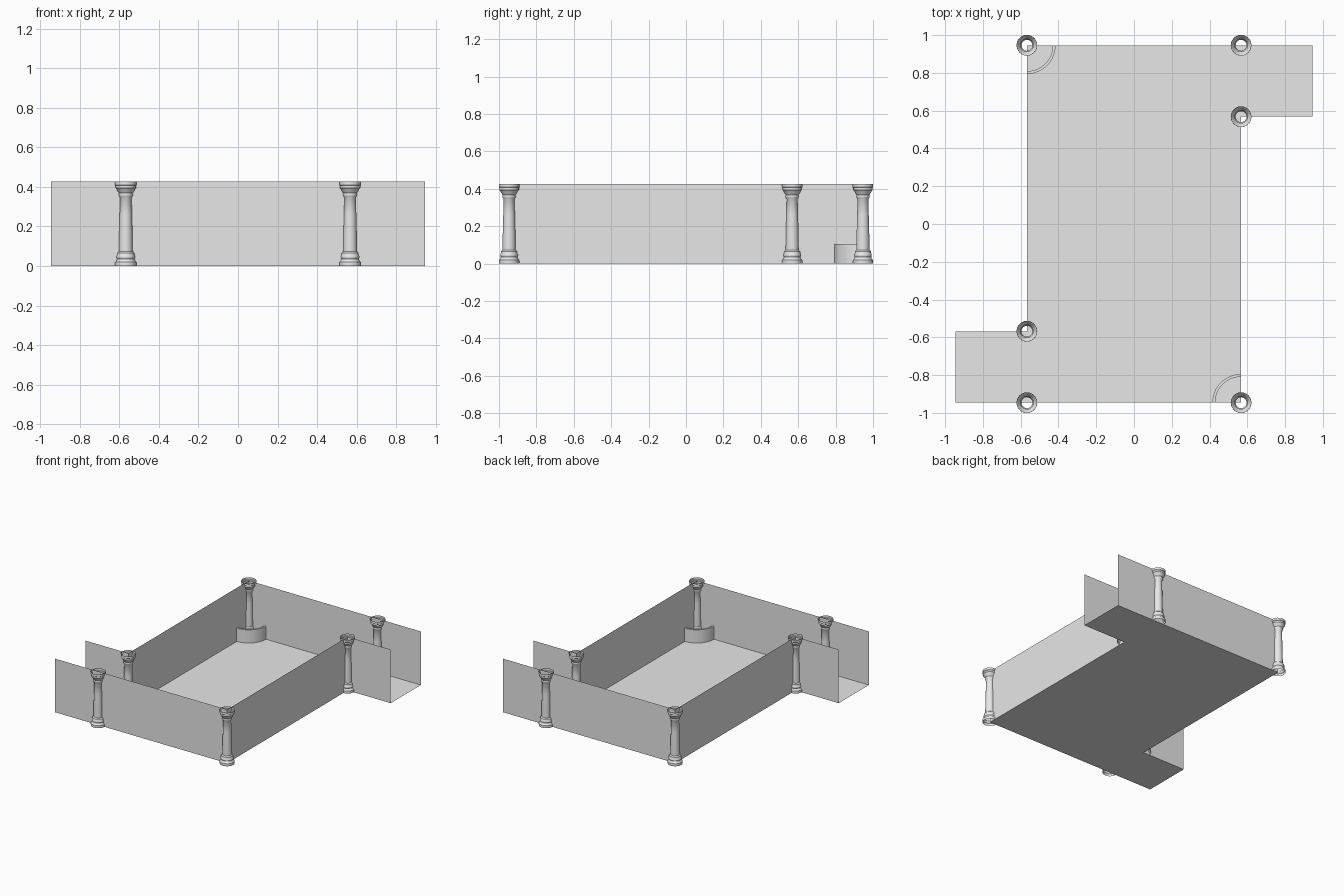
import bpy, bmesh, math

cube = bpy.data.objects.get("Cube")
if cube:
    bpy.data.objects.remove(cube, do_unlink=True)

stone = bpy.data.materials.new("grey stone")
stone.use_nodes = True
GREY = (0.8, 0.8, 0.8, 1)
stone.diffuse_color = GREY
stone.node_tree.nodes["Principled BSDF"].inputs["Base Color"].default_value = GREY

HEIGHT = 0.426
SIDE, END, DOOR, PASSAGE = 0.567, 0.946, 0.568, 0.946


def make(name, verts, faces, smooth=False):
    mesh = bpy.data.meshes.new(name)
    mesh.from_pydata(verts, [], faces)
    mesh.materials.append(stone)
    obj = bpy.data.objects.new(name, mesh)
    bpy.context.collection.objects.link(obj)
    if smooth:
        bpy.ops.object.select_all(action="DESELECT")
        obj.select_set(True)
        bpy.context.view_layer.objects.active = obj
        bpy.ops.object.shade_smooth_by_angle(angle=math.radians(40))
    return obj


def lathe(name, profile, centre, start, sweep, steps):
    """Revolve (radius, height) points about a vertical axis."""
    rows, n = steps + 1, len(profile)
    verts, faces = [], []
    for i in range(rows):
        a = start + sweep * i / steps
        verts += [(centre[0] + r * math.cos(a), centre[1] + r * math.sin(a), z)
                  for r, z in profile]
    for i in range(steps):
        for j in range(n - 1):
            a, b = i * n + j, (i + 1) * n + j
            faces.append((a, b, b + 1, a + 1))
    obj = make(name, verts, faces)
    bm = bmesh.new()
    bm.from_mesh(obj.data)
    bmesh.ops.remove_doubles(bm, verts=bm.verts, dist=1e-5)
    bm.to_mesh(obj.data)
    bm.free()
    bpy.ops.object.select_all(action="DESELECT")
    obj.select_set(True)
    bpy.context.view_layer.objects.active = obj
    bpy.ops.object.shade_smooth_by_angle(angle=math.radians(40))
    return obj


# Floor: main hall with one passage at each of two opposite corners
half = [(-PASSAGE, -END), (SIDE, -END), (SIDE, DOOR), (PASSAGE, DOOR)]
outline = half + [(-x, -y) for x, y in half]
make("floor", [(x, y, 0) for x, y in outline], [tuple(range(len(outline)))])

# Thin walls along the outline, leaving both passage ends open
for side, points in (("front", half), ("back", [(-x, -y) for x, y in half])):
    for label, p, q in zip(("end", "side", "passage"), points, points[1:]):
        make(f"{side}_{label}_wall",
             [(*p, 0), (*q, 0), (*q, HEIGHT), (*p, HEIGHT)], [(0, 1, 2, 3)])

# Hollow turned columns
column = [(0.054, 0), (0.055, 0.008), (0.054, 0.02), (0.047, 0.025),
          (0.044, 0.036), (0.047, 0.041), (0.047, 0.05), (0.043, 0.055),
          (0.043, 0.066), (0.035, 0.073), (0.034, 0.15), (0.031, 0.26),
          (0.029, 0.345), (0.034, 0.352), (0.036, 0.36), (0.034, 0.368),
          (0.042, 0.378), (0.046, 0.388), (0.052, 0.394), (0.052, 0.406),
          (0.055, 0.409), (0.055, HEIGHT)]
for name, sign in (("front", 1), ("back", -1)):
    spots = {"corner": (SIDE, -END), "passage_outer": (-SIDE, -END),
             "passage_inner": (SIDE, DOOR)}
    for label, (x, y) in spots.items():
        lathe(f"{name}_{label}_column", column, (sign * x, sign * y),
              0, math.tau, 24)

# Quarter-round basin rims in the two closed corners
rim = [(0.152, 0), (0.152, 0.105), (0.137, 0.105), (0.137, 0)]
lathe("front_basin_rim", rim, (SIDE, -END), math.pi / 2, math.pi / 2, 16)
lathe("back_basin_rim", rim, (-SIDE, END), -math.pi / 2, math.pi / 2, 16)
